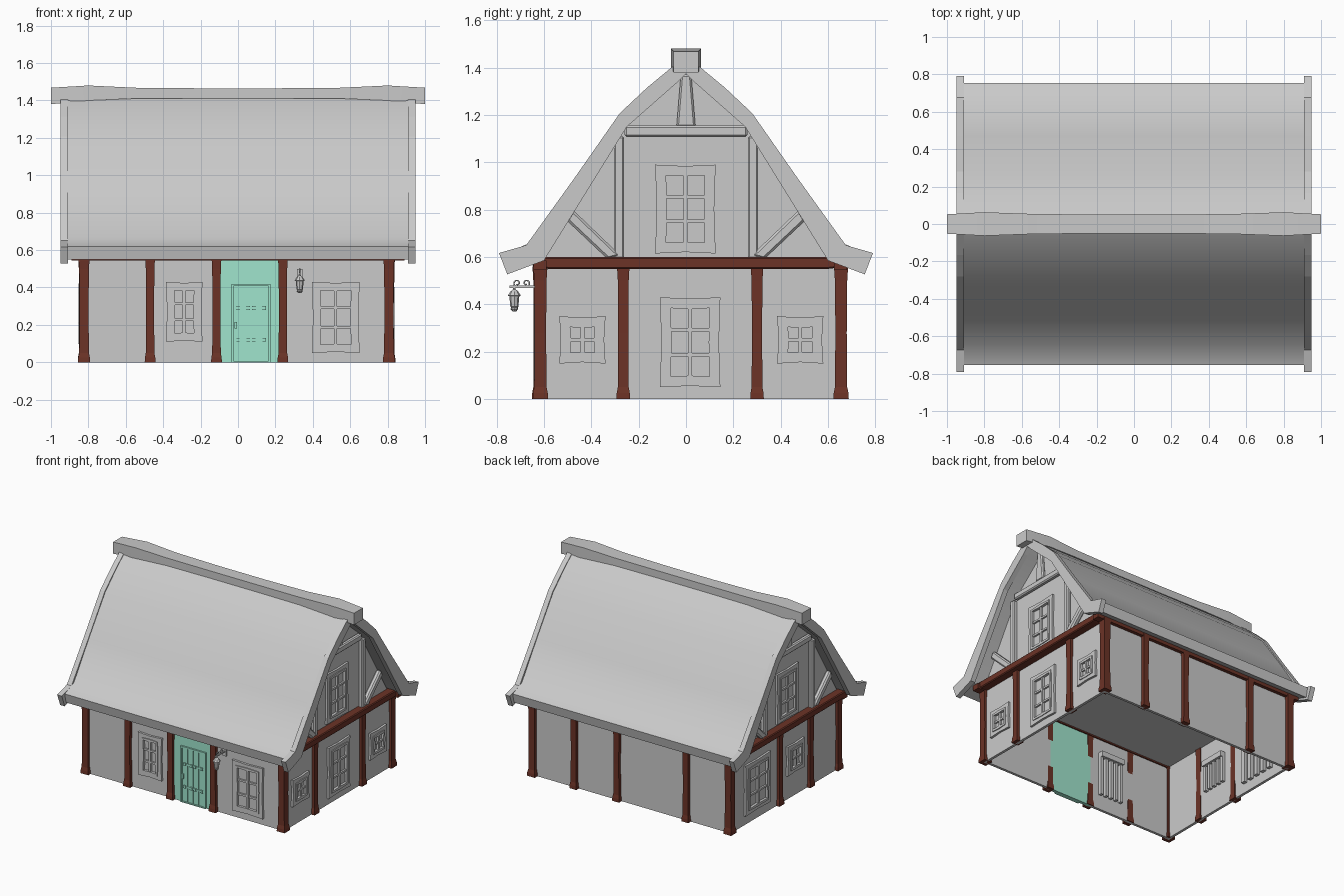
import bpy, bmesh, math

cube = bpy.data.objects.get("Cube")
if cube:
    bpy.data.objects.remove(cube, do_unlink=True)


def material(name, rgb):
    m = bpy.data.materials.new(name)
    m.use_nodes = True
    m.diffuse_color = (*rgb, 1)
    m.node_tree.nodes["Principled BSDF"].inputs["Base Color"].default_value = (*rgb, 1)
    return m


GREY = material("pale grey", (0.59, 0.59, 0.59))
WOOD = material("red brown wood", (0.15, 0.033, 0.02))
GREEN = material("mint green", (0.35, 0.78, 0.61))

# Wall coordinates: u along the wall, z up, d outward from its face
WALLS = {
    "front": lambda u, z, d: (u, -0.62 - d, z),
    "back": lambda u, z, d: (u, 0.655 + d, z),
    "right": lambda u, z, d: (0.815 + d, u, z),
    "left": lambda u, z, d: (-0.83 - d, u, z),
    "centre": lambda u, z, d: (d, u, z),
}


def build(name, verts, faces, mat, bevel=0, smooth=False):
    me = bpy.data.meshes.new(name)
    me.from_pydata(verts, [], faces)
    bm = bmesh.new()
    bm.from_mesh(me)
    bmesh.ops.recalc_face_normals(bm, faces=bm.faces)
    bm.to_mesh(me)
    bm.free()
    me.materials.append(mat)
    ob = bpy.data.objects.new(name, me)
    bpy.context.collection.objects.link(ob)
    if bevel:
        mod = ob.modifiers.new("bevel", "BEVEL")
        mod.width = bevel
    if smooth:
        bpy.ops.object.select_all(action="DESELECT")
        ob.select_set(True)
        bpy.context.view_layer.objects.active = ob
        bpy.ops.object.shade_smooth_by_angle(angle=math.radians(35))
    return ob


def loft(name, rings, mat, **kw):
    n = len(rings[0])
    verts = [p for r in rings for p in r]
    faces = [(k * n + i, k * n + (i + 1) % n, (k + 1) * n + (i + 1) % n, (k + 1) * n + i)
             for k in range(len(rings) - 1) for i in range(n)]
    faces += [tuple(range(n)), tuple(range(len(verts) - n, len(verts)))]
    return build(name, verts, faces, mat, **kw)


def slab(name, wall, outline, d0, d1, mat=GREY, **kw):
    f = WALLS[wall]
    return loft(name, [[f(u, z, d) for u, z in outline] for d in (d0, d1)], mat, **kw)


def rect(u0, u1, z0, z1):
    return [(u0, z0), (u1, z0), (u1, z1), (u0, z1)]


def waisted(u0, u1, z0, z1, w):
    um, zm = (u0 + u1) / 2, (z0 + z1) / 2
    return [(u0, z0), (um, z0 + w), (u1, z0), (u1 - w, zm),
            (u1, z1), (um, z1 - w), (u0, z1), (u0 + w, zm)]


def ring(name, wall, outer, inner, d0, d1, mat=GREY):
    n, f = len(outer), WALLS[wall]
    loops = [(outer, d0), (outer, d1), (inner, d1), (inner, d0)]
    verts = [f(u, z, d) for pts, d in loops for u, z in pts]
    faces = [(k * n + i, k * n + (i + 1) % n, (k + 1) % 4 * n + (i + 1) % n, (k + 1) % 4 * n + i)
             for k in range(4) for i in range(n)]
    build(name, verts, faces, mat)


def window(name, wall, u0, u1, z0, z1, rows, curtain=False):
    m = 0.032
    a, b, c, e = u0 + m, u1 - m, z0 + m, z1 - m
    ring(name + "_surround", wall, waisted(u0, u1, z0, z1, 0.006),
         waisted(a, b, c, e, -0.004), 0, 0.016)
    slab(name + "_pane", wall, rect(a - 0.005, b + 0.005, c - 0.005, e + 0.005), 0, 0.003)
    ring(name + "_sash", wall, waisted(a, b, c, e, -0.004),
         waisted(a + 0.014, b - 0.014, c + 0.014, e - 0.014, 0.003), 0, 0.022)
    mid = (a + b) / 2
    slab(name + "_mullion", wall, rect(mid - 0.008, mid + 0.008, c, e), 0, 0.018)
    for r in range(1, rows):
        z = c + (e - c) * r / rows
        slab(name + "_bar", wall, rect(a, b, z - 0.007, z + 0.007), 0, 0.016)
    if curtain:
        slab(name + "_pelmet", wall, rect(u0, u1, z1 - 0.03, z1 + 0.01), -0.06, -0.02)
        fold = (u1 - u0) / 9
        for i in range(0, 9, 2):
            slab(name + "_curtain_fold", wall,
                 rect(u0 + i * fold, u0 + (i + 1) * fold, z0, z1 - 0.03), -0.045, -0.02)


def post(name, x, y, r=0.023):
    prof = [(0, 1.25), (0.025, 1.2), (0.05, 1.0), (0.28, 0.92), (0.5, 1.0), (0.56, 1.15)]
    loft(name, [[(x + sx * r * k, y + sy * r * k, z) for sx, sy in
                 ((-1, -1), (1, -1), (1, 1), (-1, 1))] for z, k in prof], WOOD)


# Lower walls
slab("front_wall_left_bays", "front", rect(-0.83, -0.115, 0, 0.57), -0.02, 0)
slab("front_wall_right_bay", "front", rect(0.24, 0.815, 0, 0.57), -0.02, 0)
slab("door_bay", "front", rect(-0.115, 0.24, 0, 0.57), -0.02, 0.004, GREEN)
slab("back_wall", "back", rect(-0.83, 0.815, 0, 0.57), -0.02, 0)
for side in ("left", "right"):
    slab(side + "_wall", side, rect(-0.62, 0.655, 0, 0.57), -0.02, 0)
slab("ceiling", "right", rect(-0.62, 0.655, 0.555, 0.565), -1.645, 0)

# Timber posts
for x in (-0.47, -0.115, 0.24):
    post("front_post", x, -0.622)
for x in (-0.47, 0.105, 0.46):
    post("back_post", x, 0.657)
for y in (-0.265, 0.3):
    post("right_post", 0.813, y)
for y in (-0.28, 0.085):
    post("left_post", -0.828, y)
for x in (-0.823, 0.807):
    for y in (-0.615, 0.655):
        post("corner_post", x, y, 0.026)

# Wall plates and gable beams
for wall in ("front", "back"):
    slab(wall + "_wall_plate", wall, rect(-0.89, 0.89, 0.545, 0.585), -0.03, 0.025, WOOD)
for side in ("left", "right"):
    slab(side + "_gable_beam", side,
         [(-0.65, 0.56), (-0.58, 0.55), (0.6, 0.55), (0.68, 0.56), (0.66, 0.6), (-0.64, 0.6)],
         -0.02, 0.06, WOOD, bevel=0.006)

# Door
ring("door_frame", "front", rect(-0.035, 0.175, 0, 0.42), rect(-0.023, 0.163, 0.006, 0.408),
     0, 0.016, GREEN)
for i in range(4):
    u = -0.02 + i * 0.046
    slab("door_plank", "front", rect(u, u + 0.042, 0.01, 0.404), 0, 0.009, GREEN)
for z in (0.12, 0.29):
    slab("door_strap", "front", rect(-0.01, 0.15, z - 0.006, z + 0.006), 0, 0.012, GREEN)
    for u in (0.0, 0.055, 0.085, 0.14):
        slab("door_stud", "front", rect(u - 0.009, u + 0.009, z - 0.01, z + 0.01), 0, 0.018, GREEN)
slab("door_handle", "front", rect(-0.018, -0.006, 0.18, 0.215), 0, 0.024, GREEN)

# Windows
window("front_left_window", "front", -0.385, -0.19, 0.11, 0.43, 3, True)
window("front_right_window", "front", 0.395, 0.65, 0.05, 0.43, 3)
window("right_centre_window", "right", -0.11, 0.145, 0.05, 0.43, 3)
window("right_front_window", "right", -0.535, -0.34, 0.15, 0.35, 2)
window("right_back_window", "right", 0.385, 0.58, 0.15, 0.35, 2)
window("left_large_window", "left", 0.2, 0.5, 0.07, 0.45, 3, True)
window("left_small_window", "left", -0.2, 0.0, 0.18, 0.4, 2, True)

# Gable ends with their timber framing
gable = [(-0.62, 0.57), (0.62, 0.57), (0.27, 1.15), (0, 1.38), (-0.27, 1.15)]
for side in ("left", "right"):
    slab(side + "_gable_wall", side, gable, -0.02, 0)
    window(side + "_gable_window", side, -0.13, 0.125, 0.615, 0.99, 3)
    slab(side + "_collar_beam", side, rect(-0.26, 0.26, 1.108, 1.155), 0, 0.035, bevel=0.008)
    slab(side + "_king_post", side, [(-0.04, 1.15), (0.04, 1.15), (0.022, 1.37), (-0.022, 1.37)],
         0, 0.03, bevel=0.008)
    for s in (-1, 1):
        slab(side + "_gable_stud", side, rect(s * 0.283 - 0.022, s * 0.283 + 0.022, 0.59, 1.11),
             0, 0.035, bevel=0.008)
        brace = [(0.33, 0.59), (0.275, 0.605), (0.478, 0.8), (0.505, 0.755)]
        slab(side + "_brace", side, [(s * u, z) for u, z in brace], 0, 0.04, bevel=0.01)


# Roof and bargeboards
def arch(outer, inner):
    half = outer + inner
    return ([(-u, z) for u, z in reversed(outer)] + [(0, outer[0][1] + 0.03)] + outer
            + inner + [(0, inner[-1][1] + 0.04)] + [(-u, z) for u, z in reversed(inner)])


roof = arch([(0.05, 1.405), (0.16, 1.31), (0.275, 1.2), (0.47, 0.925), (0.645, 0.665), (0.755, 0.62)],
            [(0.74, 0.55), (0.62, 0.59), (0.265, 1.15), (0.04, 1.34)])
slab("roof", "centre", roof, -0.91, 0.91, smooth=True)
barge = arch([(0.05, 1.41), (0.165, 1.315), (0.28, 1.207), (0.47, 0.935), (0.675, 0.65), (0.79, 0.617)],
             [(0.755, 0.527), (0.6, 0.585), (0.25, 1.15), (0.04, 1.335)])
for s in (-1, 1):
    slab("bargeboard", "centre", barge, s * 0.91, s * 0.948)

# Ridge beam, swelling towards both ends
half = [(1.0, 0.052, 1.38, 1.468), (0.8, 0.063, 1.4, 1.48), (0.55, 0.054, 1.41, 1.468),
        (0.2, 0.05, 1.41, 1.465)]
spans = [(-x, *r) for x, *r in half] + [(x, *r) for x, *r in reversed(half)]
loft("ridge_beam", [[(x, -w, lo), (x, w, lo), (x, w, hi), (x, -w, hi)] for x, w, lo, hi in spans],
     GREY, smooth=True)

# Hanging lantern beside the door
LX, LY = 0.33, -0.725
prof = [(0.37, 0.008), (0.38, 0.016), (0.387, 0.014), (0.39, 0.017), (0.435, 0.021),
        (0.437, 0.028), (0.455, 0.016), (0.463, 0.006), (0.478, 0.004)]
loft("lantern", [[(LX + r * math.cos(i * math.pi / 4), LY + r * math.sin(i * math.pi / 4), z)
                  for i in range(8)] for z, r in prof], GREY)
slab("lantern_plate", "front", rect(LX - 0.014, LX + 0.014, 0.44, 0.5), 0, 0.015)
slab("lantern_arm", "front", rect(LX - 0.005, LX + 0.005, 0.469, 0.479), 0.01, 0.125)
for cy, sign in ((LY + 0.012, -1), (LY + 0.05, 1)):
    cu = bpy.data.curves.new("lantern_scroll", "CURVE")
    cu.dimensions = "3D"
    cu.bevel_depth = 0.0035
    cu.bevel_resolution = 1
    sp = cu.splines.new("POLY")
    sp.points.add(15)
    for i, p in enumerate(sp.points):
        a, r = i * 0.45 - 1.5, 0.016 - i * 0.0007
        p.co = (LX, cy + sign * r * math.cos(a), 0.49 + r * math.sin(a), 1)
    cu.materials.append(GREY)
    bpy.context.collection.objects.link(bpy.data.objects.new("lantern_scroll", cu))
